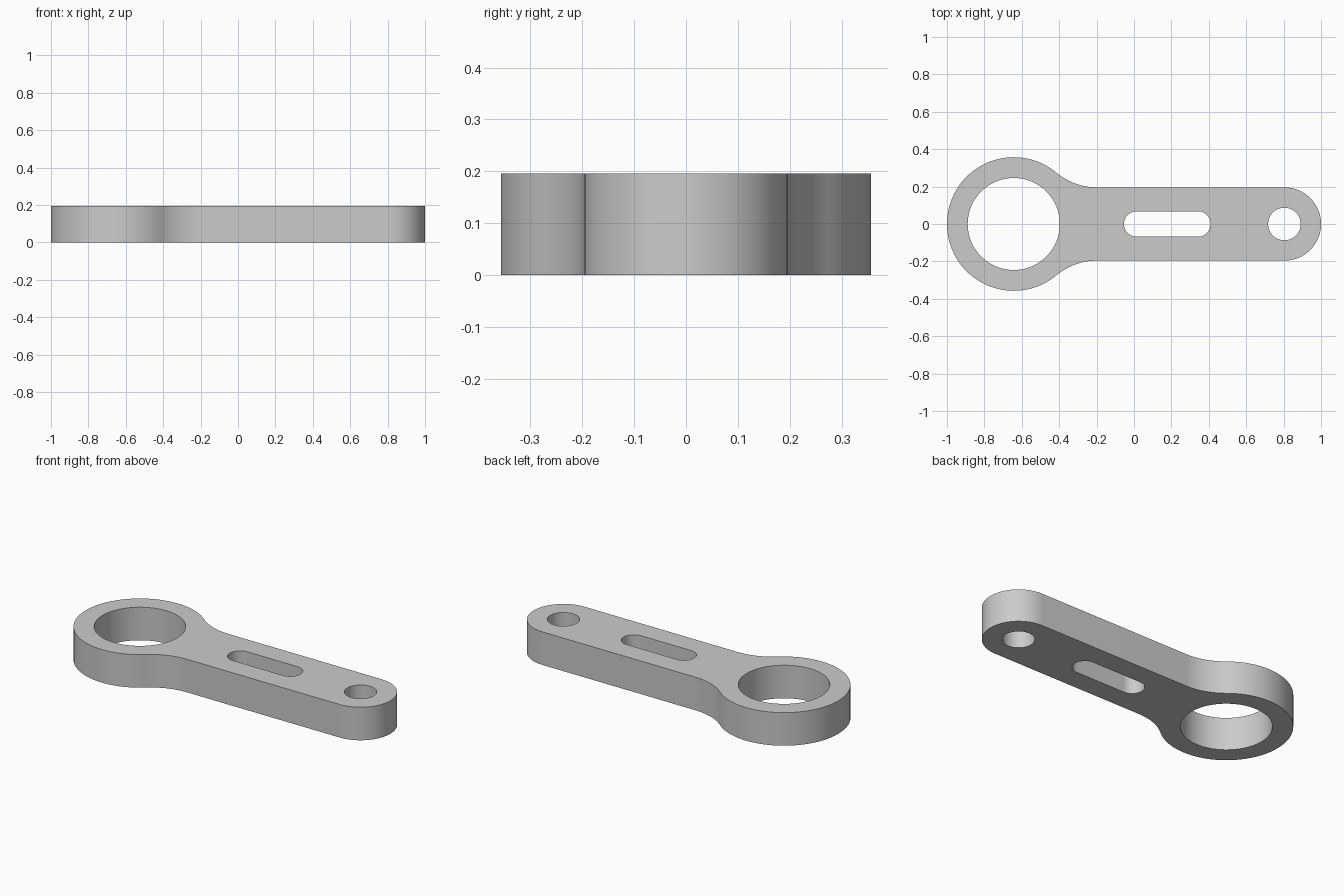
import bpy, bmesh
from math import pi, sin, cos, atan2, sqrt, radians

cube = bpy.data.objects.get("Cube")
if cube:
    bpy.data.objects.remove(cube, do_unlink=True)

# Main dimensions
THICK = 0.196
RING_X, RING_R, BORE_R = -0.643, 0.357, 0.246
TIP_X, TIP_R, PIN_R = 0.804, 0.196, 0.087
SLOT_A, SLOT_B, SLOT_R = 0.014, 0.342, 0.068
FILLET_R = 0.335


def arc(cx, cy, r, a0, a1, n):
    """Points along an arc, both ends included."""
    return [(cx + r * cos(a0 + (a1 - a0) * i / n),
             cy + r * sin(a0 + (a1 - a0) * i / n)) for i in range(n + 1)]


def circle(cx, r, n):
    return arc(cx, 0, r, 0, 2 * pi, n)[:-1]


# Outer outline: tip, tangent fillets into the bar, and the large ring
fy = TIP_R + FILLET_R
fx = RING_X + sqrt((RING_R + FILLET_R) ** 2 - fy ** 2)
ang = atan2(fy, fx - RING_X)
outline = arc(TIP_X, 0, TIP_R, -pi / 2, pi / 2, 48)
outline += arc(fx, fy, FILLET_R, -pi / 2, ang - pi, 24)
outline += arc(RING_X, 0, RING_R, ang, 2 * pi - ang, 96)[1:-1]
outline += arc(fx, -fy, FILLET_R, pi - ang, pi / 2, 24)

# Through openings
bore = circle(RING_X, BORE_R, 96)
pin_hole = circle(TIP_X, PIN_R, 64)
slot = (arc(SLOT_B, 0, SLOT_R, -pi / 2, pi / 2, 32)
        + arc(SLOT_A, 0, SLOT_R, pi / 2, 3 * pi / 2, 32))

# Fill the flat profile around its openings, then extrude it
bm = bmesh.new()
edges = []
for loop in (outline, bore, pin_hole, slot):
    vs = [bm.verts.new((x, y, 0)) for x, y in loop]
    edges += [bm.edges.new((vs[i - 1], v)) for i, v in enumerate(vs)]
bmesh.ops.triangle_fill(bm, edges=edges, use_beauty=True, normal=(0, 0, 1))
top = bmesh.ops.extrude_face_region(bm, geom=bm.faces[:], use_keep_orig=True)["geom"]
bmesh.ops.translate(bm, vec=(0, 0, THICK),
                    verts=[g for g in top if isinstance(g, bmesh.types.BMVert)])
bmesh.ops.recalc_face_normals(bm, faces=bm.faces[:])
mesh = bpy.data.meshes.new("link_arm")
bm.to_mesh(mesh)
bm.free()

link_arm = bpy.data.objects.new("link_arm", mesh)
bpy.context.collection.objects.link(link_arm)

# Plain grey
grey = bpy.data.materials.new("plain_grey")
grey.use_nodes = True
grey.diffuse_color = (0.6, 0.6, 0.6, 1)
grey.node_tree.nodes["Principled BSDF"].inputs["Base Color"].default_value = (0.6, 0.6, 0.6, 1)
mesh.materials.append(grey)

# Smooth curved walls, crisp rims
bpy.ops.object.select_all(action='DESELECT')
link_arm.select_set(True)
bpy.context.view_layer.objects.active = link_arm
bpy.ops.object.shade_smooth_by_angle(angle=radians(30))
